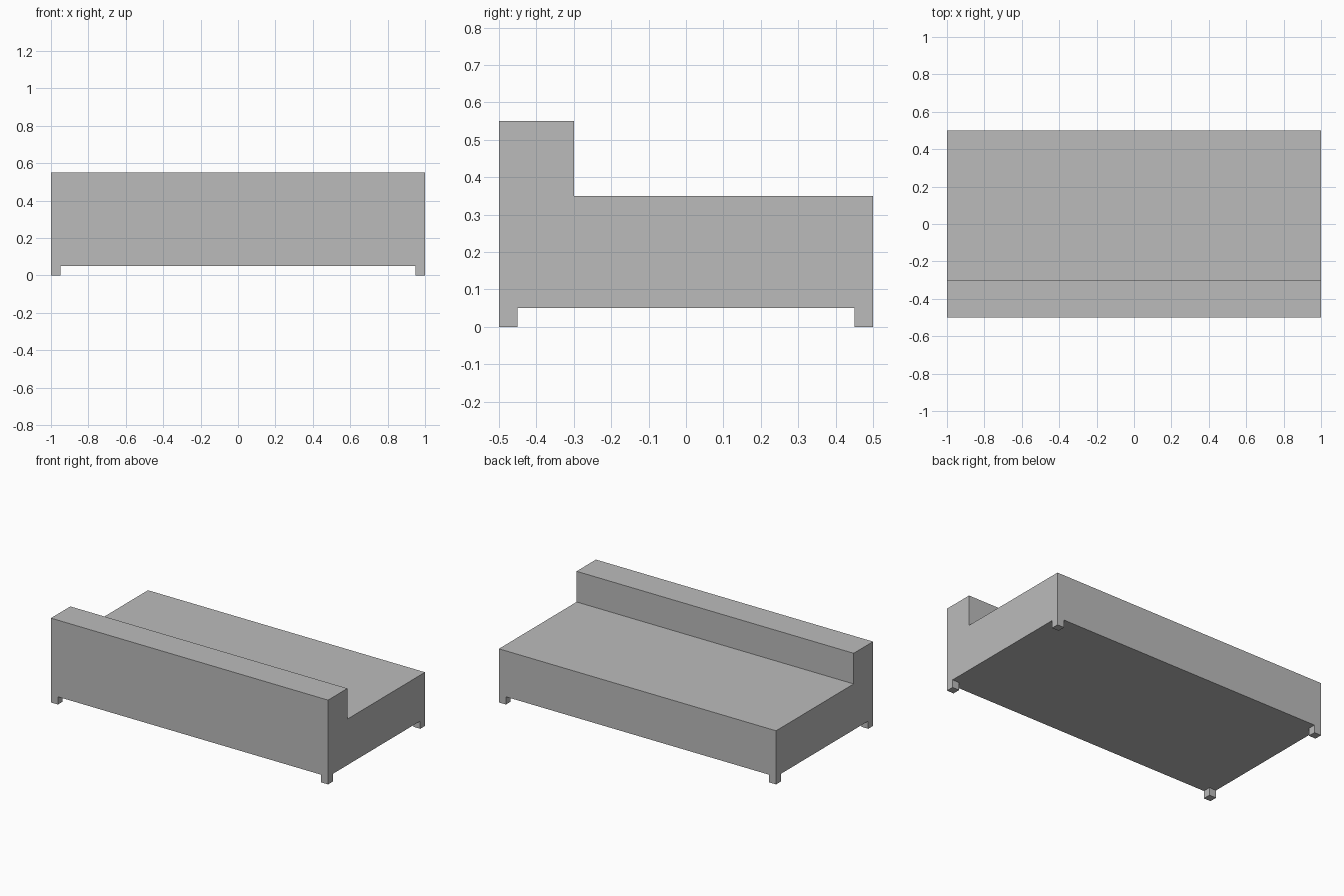
import bpy
import bmesh

cube = bpy.data.objects.get("Cube")
if cube:
    bpy.data.objects.remove(cube, do_unlink=True)

# One plain grey for the whole piece
grey = bpy.data.materials.new("plain_grey")
grey.use_nodes = True
colour = (0.5, 0.5, 0.5, 1)
grey.diffuse_color = colour
grey.node_tree.nodes["Principled BSDF"].inputs["Base Color"].default_value = colour

HALF_X, HALF_Y, FOOT = 1.0, 0.5, 0.05
SEAT_TOP, BACK_TOP, BACK_EDGE = 0.35, 0.55, -0.3


def extrude_profile(name, profile, x_min, x_max):
    """Extrude a (y, z) outline along x into a closed solid."""
    bm = bmesh.new()
    face = bm.faces.new([bm.verts.new((x_min, y, z)) for y, z in profile])
    result = bmesh.ops.extrude_face_region(bm, geom=[face])
    verts = [v for v in result["geom"] if isinstance(v, bmesh.types.BMVert)]
    bmesh.ops.translate(bm, verts=verts, vec=(x_max - x_min, 0, 0))
    bmesh.ops.recalc_face_normals(bm, faces=bm.faces)
    mesh = bpy.data.meshes.new(name)
    bm.to_mesh(mesh)
    bm.free()
    mesh.materials.append(grey)
    obj = bpy.data.objects.new(name, mesh)
    bpy.context.collection.objects.link(obj)
    return obj


# L-shaped body: low seat with the backrest along the front edge
extrude_profile("seat_and_backrest", [
    (-HALF_Y, FOOT), (HALF_Y, FOOT), (HALF_Y, SEAT_TOP),
    (BACK_EDGE, SEAT_TOP), (BACK_EDGE, BACK_TOP), (-HALF_Y, BACK_TOP),
], -HALF_X, HALF_X)

# Small square feet flush with the corners
for side, sx in (("left", 1), ("right", -1)):
    for end, sy in (("front", -1), ("back", 1)):
        y0, y1 = sorted((sy * HALF_Y, sy * (HALF_Y - FOOT)))
        x0, x1 = sorted((sx * HALF_X, sx * (HALF_X - FOOT)))
        extrude_profile(f"{end}_{side}_foot",
                        [(y0, 0), (y1, 0), (y1, FOOT), (y0, FOOT)], x0, x1)
